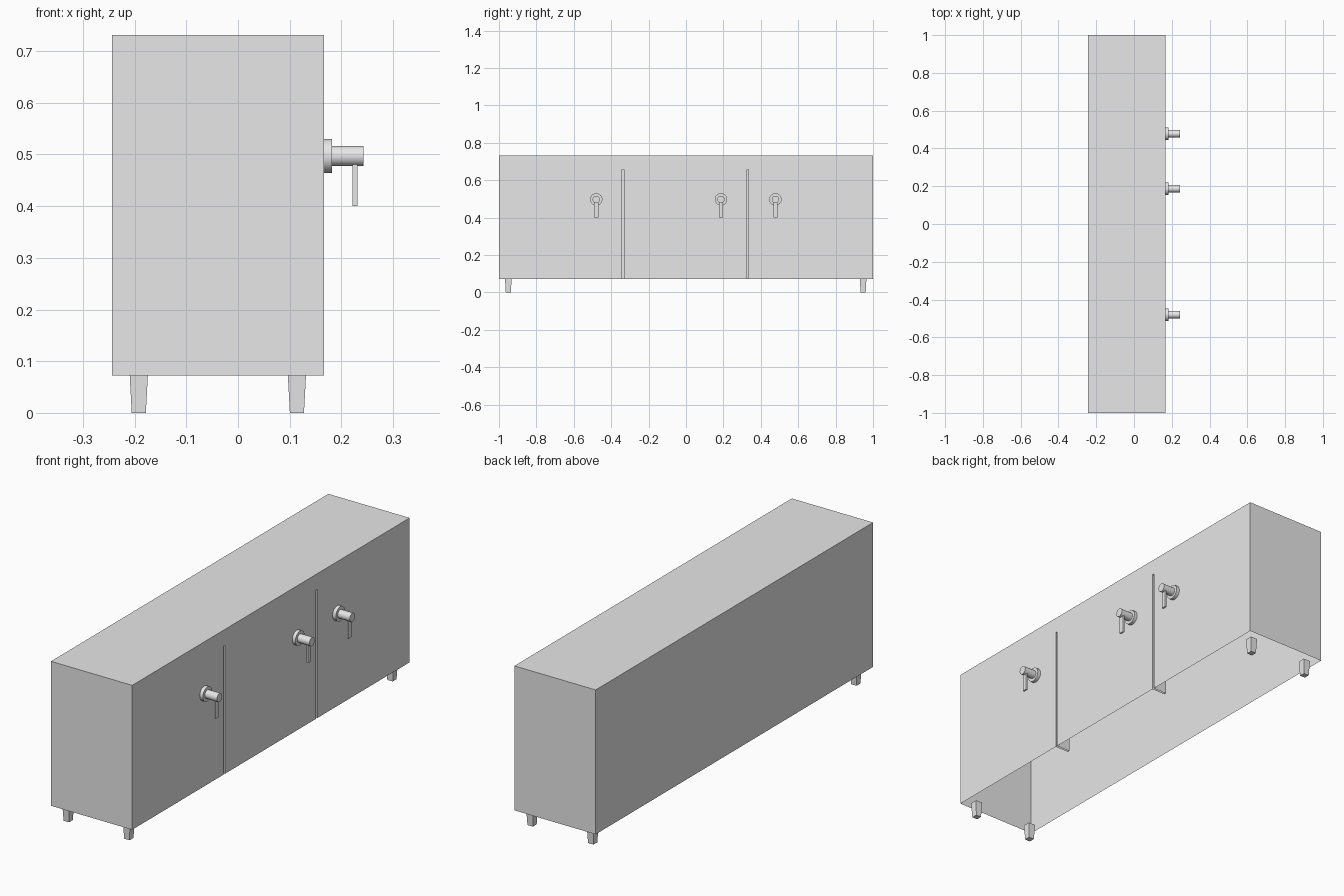
import bpy, bmesh, math
from mathutils import Vector, Matrix

if "Cube" in bpy.data.objects:
    bpy.data.objects.remove(bpy.data.objects["Cube"], do_unlink=True)

grey = bpy.data.materials.new("light grey")
grey.use_nodes = True
tone = (0.8, 0.8, 0.8, 1)
grey.diffuse_color = tone
grey.node_tree.nodes["Principled BSDF"].inputs["Base Color"].default_value = tone

BACK, FRONT = -0.244, 0.166
BOTTOM, TOP = 0.072, 0.731
GROOVE_TOP, GROOVE_DEPTH, GROOVE_HALF = 0.658, 0.07, 0.005
GROOVES = (-0.337, 0.330)


def finish(name, bm):
    mesh = bpy.data.meshes.new(name)
    bm.to_mesh(mesh)
    bm.free()
    mesh.materials.append(grey)
    obj = bpy.data.objects.new(name, mesh)
    bpy.context.collection.objects.link(obj)
    return obj


def add_box(bm, low, high):
    low, high = Vector(low), Vector(high)
    matrix = Matrix.Translation((low + high) / 2) @ Matrix.Diagonal((*(high - low), 1))
    return bmesh.ops.create_cube(bm, size=1, matrix=matrix)["verts"]


def smooth(obj):
    bpy.ops.object.select_all(action='DESELECT')
    obj.select_set(True)
    bpy.context.view_layer.objects.active = obj
    bpy.ops.object.shade_smooth_by_angle(angle=math.radians(35))


# Cabinet shell: thin walls, open underneath, with door grooves pushed inward
bm = bmesh.new()
add_box(bm, (BACK, -1, BOTTOM), (FRONT, 1, TOP))
bmesh.ops.delete(bm, geom=[f for f in bm.faces if f.normal.z < -0.9], context='FACES_ONLY')
cuts = [((0, y + s * GROOVE_HALF, 0), (0, 1, 0)) for y in GROOVES for s in (-1, 1)]
cuts.append(((0, 0, GROOVE_TOP), (0, 0, 1)))
for point, normal in cuts:
    bmesh.ops.bisect_plane(bm, geom=bm.verts[:] + bm.edges[:] + bm.faces[:],
                           plane_co=point, plane_no=normal)
bm.normal_update()
strips = []
for f in bm.faces:
    c = f.calc_center_median()
    in_groove = any(abs(c.y - y) < GROOVE_HALF for y in GROOVES)
    if f.normal.x > 0.9 and in_groove and c.z < GROOVE_TOP:
        strips.append(f)
made = bmesh.ops.extrude_face_region(bm, geom=strips)["geom"]
bmesh.ops.translate(bm, vec=(-GROOVE_DEPTH, 0, 0),
                    verts=[g for g in made if isinstance(g, bmesh.types.BMVert)])
bmesh.ops.delete(bm, geom=[f for f in strips if f.is_valid], context='FACES')
bm.normal_update()
floors = [f for f in bm.faces if abs(f.calc_center_median().z - BOTTOM) < 0.001]
bmesh.ops.delete(bm, geom=floors, context='FACES')
bmesh.ops.dissolve_limit(bm, angle_limit=0.01, verts=bm.verts[:], edges=bm.edges[:])
finish("cabinet_body", bm)

# Tapered square legs
for end, y in (("right", -0.95), ("left", 0.947)):
    for side, x in (("back", -0.192), ("front", 0.114)):
        bm = bmesh.new()
        add_box(bm, (-0.0175, -0.0175, 0), (0.0175, 0.0175, BOTTOM))
        for v in bm.verts:
            if v.co.z < 0.01:
                v.co.x *= 0.78
                v.co.y *= 0.78
        bmesh.ops.translate(bm, vec=(x, y, 0), verts=bm.verts[:])
        finish(f"{side}_leg_{end}", bm)

# Door handles: round base, stem and a flat hanging pull
KNOB_Z = 0.497


def add_rod(bm, x0, x1, radius, y):
    matrix = Matrix.Translation(((x0 + x1) / 2, y, KNOB_Z)) @ Matrix.Rotation(math.pi / 2, 4, 'Y')
    bmesh.ops.create_cone(bm, cap_ends=True, segments=32, radius1=radius,
                          radius2=radius, depth=x1 - x0, matrix=matrix)


for number, y in enumerate((-0.48, 0.187, 0.478), 1):
    bm = bmesh.new()
    add_rod(bm, FRONT, 0.182, 0.033, y)
    add_rod(bm, 0.182, 0.243, 0.0195, y)
    smooth(finish(f"handle_knob_{number}", bm))
    bm = bmesh.new()
    add_box(bm, (0.222, y - 0.011, 0.4), (0.231, y + 0.011, 0.485))
    finish(f"handle_pull_{number}", bm)
